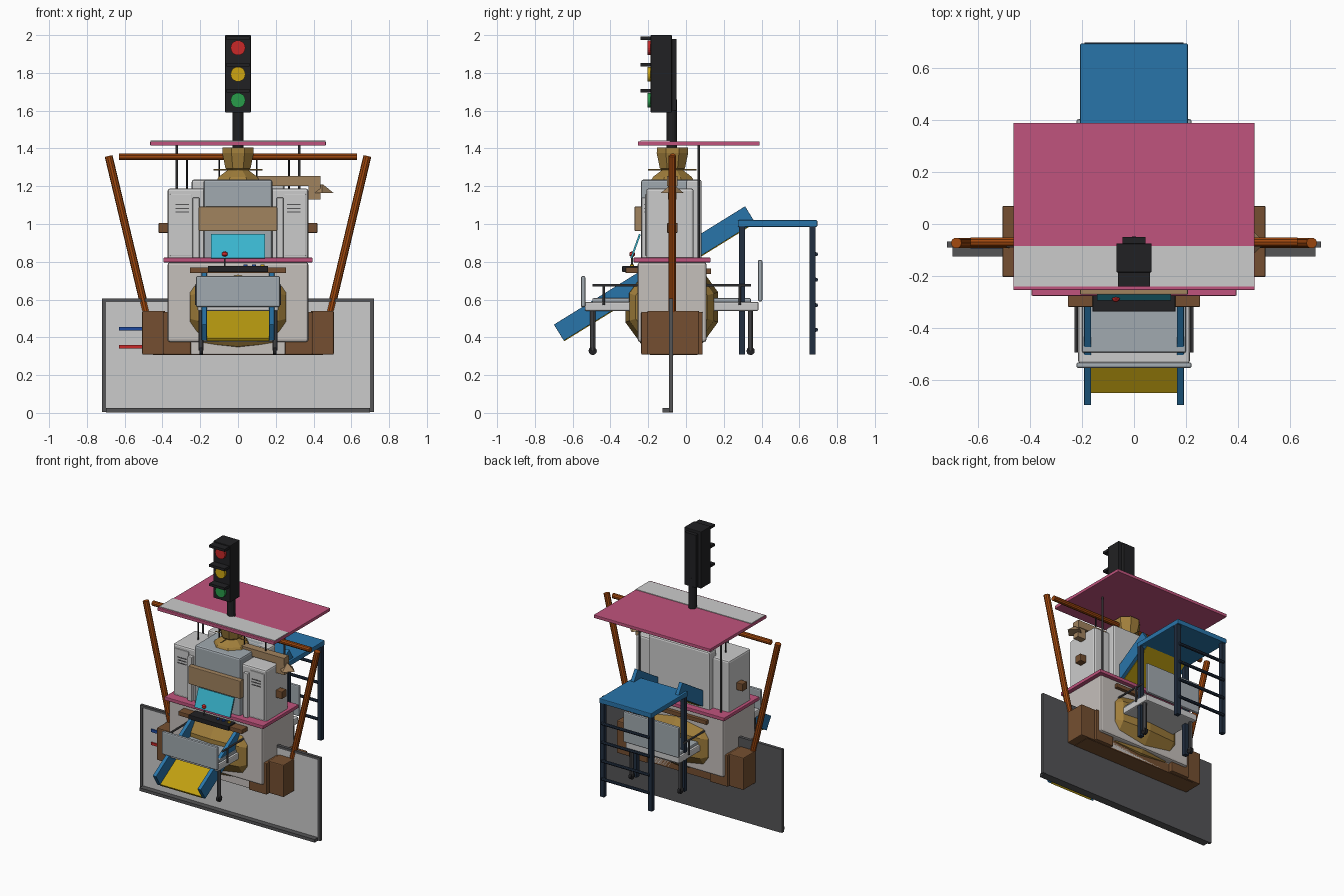
import bpy, bmesh, math
from mathutils import Vector

COLORS = {"pink": (190, 84, 124), "blue": (45, 116, 168), "navy": (38, 50, 66), "gold": (160, 126, 62),
          "yellow": (190, 158, 24), "orange": (160, 74, 22), "brown": (116, 80, 52), "tan": (160, 130, 95),
          "black": (38, 38, 40), "cyan": (60, 180, 205), "red": (200, 45, 45), "amber": (205, 165, 25),
          "green": (45, 155, 75), "dark": (85, 85, 87), "cream": (196, 190, 186), "steel": (160, 168, 174),
          "marker_blue": (35, 75, 160)}
mats = {}


def paint(ob, color):
    if color is None:
        return ob
    if color not in mats:
        m = bpy.data.materials.new(color)
        m.diffuse_color = tuple((c / 255) ** 2.2 for c in COLORS[color]) + (1,)
        mats[color] = m
    ob.data.materials.append(mats[color])
    return ob


def make(name, bm, color):
    bmesh.ops.recalc_face_normals(bm, faces=bm.faces[:])
    me = bpy.data.meshes.new(name)
    bm.to_mesh(me)
    bm.free()
    ob = bpy.data.objects.new(name, me)
    bpy.context.collection.objects.link(ob)
    return paint(ob, color)


def box(name, x, y, z, color=None, bevel=0.0, tilt=0.0):
    """Box from (min, max) ranges; tilt is a rotation about x in degrees."""
    bm = bmesh.new()
    bmesh.ops.create_cube(bm, size=1)
    for v in bm.verts:
        v.co = Vector((v.co.x * (x[1] - x[0]), v.co.y * (y[1] - y[0]), v.co.z * (z[1] - z[0])))
    ob = make(name, bm, color)
    ob.location = [(a + b) / 2 for a, b in (x, y, z)]
    ob.rotation_euler.x = math.radians(tilt)
    if bevel:
        mod = ob.modifiers.new("bevel", "BEVEL")
        mod.width, mod.segments = bevel, 2
    return ob


def rod(name, a, b, r, color=None, sides=10, r2=None):
    a, b = Vector(a), Vector(b)
    bm = bmesh.new()
    bmesh.ops.create_cone(bm, cap_ends=True, segments=sides, radius1=r,
                          radius2=r if r2 is None else r2, depth=(b - a).length)
    ob = make(name, bm, color)
    ob.location = (a + b) / 2
    ob.rotation_mode = "QUATERNION"
    ob.rotation_quaternion = (b - a).to_track_quat("Z", "Y")
    return ob


def lathe(name, profile, center, color, sides, axis="Z"):
    """Faceted solid of revolution from (radius, height) pairs."""
    bm = bmesh.new()
    rings = []
    for r, h in profile:
        ring = []
        for i in range(sides):
            t = 2 * math.pi * (i + 0.5) / sides
            p = (r * math.cos(t), r * math.sin(t), h)
            ring.append(bm.verts.new(p if axis == "Z" else (p[2], p[0], p[1])))
        rings.append(ring)
    for lo, hi in zip(rings, rings[1:]):
        for i in range(sides):
            j = (i + 1) % sides
            bm.faces.new((lo[i], lo[j], hi[j], hi[i]))
    bm.faces.new(rings[0])
    bm.faces.new(rings[-1])
    ob = make(name, bm, color)
    ob.location = center
    return ob


def sx(s, a, b):
    return (a, b) if s > 0 else (-b, -a)


# Whiteboard with frame, tray and markers
box("board_panel", (-0.705, 0.705), (-0.086, -0.072), (0.015, 0.592))
for s in (-1, 1):
    box("board_side_frame", sx(s, 0.7, 0.72), (-0.09, -0.068), (0.005, 0.605), "dark")
box("board_back", (-0.7, 0.7), (-0.072, -0.068), (0.01, 0.6), "dark")
box("board_top_frame", (-0.72, 0.72), (-0.09, -0.068), (0.587, 0.605), "dark")
box("board_tray", (-0.7, 0.7), (-0.125, -0.068), (0.003, 0.025), "dark")
box("blue_marker", (-0.63, -0.5), (-0.095, -0.086), (0.435, 0.455), "marker_blue")
box("red_marker", (-0.63, -0.5), (-0.095, -0.086), (0.342, 0.36), "red")

# Traffic light
rod("signal_pole", (0, -0.075, 1.38), (0, -0.075, 1.66), 0.028, "black", 12)
box("signal_housing", (-0.068, 0.068), (-0.187, -0.075), (1.59, 2.0), "black", 0.004)
box("signal_back", (-0.045, 0.045), (-0.077, -0.05), (1.6, 1.98), "black")
for z, c in ((1.933, "red"), (1.793, "amber"), (1.655, "green")):
    rod(c + "_lens", (0, -0.18, z), (0, -0.205, z), 0.039, c, 20)
    box("visor", (-0.062, 0.062), (-0.24, -0.18), (z + 0.042, z + 0.06), "black")

# Roof table and lower shelf
box("roof", (-0.465, 0.465), (-0.255, 0.39), (1.415, 1.438), "pink", 0.004)
box("roof_strip", (-0.462, 0.462), (-0.24, -0.085), (1.43, 1.442))
box("lower_shelf", (-0.395, 0.395), (-0.277, 0.13), (0.797, 0.822), "pink", 0.004)
for s in (-1, 1):
    rod("roof_post", (s * 0.325, 0.067, 0.81), (s * 0.325, 0.067, 1.42), 0.007, "dark", 8)
    rod("hanging_rod", (s * 0.27, -0.07, 1.18), (s * 0.27, -0.07, 1.35), 0.005, "black", 6)
    rod("inner_hanging_rod", (s * 0.1, -0.07, 1.22), (s * 0.1, -0.07, 1.34), 0.004, "black", 6)

# Wooden swing frame
rod("swing_bar", (-0.63, -0.07, 1.356), (0.63, -0.07, 1.356), 0.018, "orange", 10)
for s in (-1, 1):
    rod("swing_leg", (s * 0.685, -0.073, 1.36), (s * 0.475, -0.073, 0.48), 0.021, "orange", 10)

# Bell under the roof and side spout
lathe("bell", [(0.12, 1.235), (0.11, 1.25), (0.06, 1.285), (0.072, 1.295), (0.09, 1.375), (0.088, 1.405)],
      (0, -0.072, 0), "gold", 8)
rod("bell_pin_x", (-0.13, -0.072, 1.287), (0.13, -0.072, 1.287), 0.003, "gold", 6)
rod("bell_pin_y", (0, -0.2, 1.287), (0, 0.055, 1.287), 0.003, "gold", 6)
box("spout_arm", (0.05, 0.437), (-0.1, -0.045), (1.2, 1.253), "tan")
box("spout_drop", (0.372, 0.437), (-0.095, -0.05), (1.13, 1.2), "tan")
rod("spout_cone", (0.445, -0.073, 1.165), (0.445, -0.073, 1.21), 0.06, "tan", 4, 0.005)

# Upper cabinet
box("cabinet_core", (-0.182, 0.182), (-0.238, 0.06), (0.8, 1.235), "steel", 0.012)
box("cabinet_back", (-0.245, 0.245), (0.0, 0.083), (0.8, 1.235), None, 0.012)
for s in (-1, 1):
    box("cabinet_side", sx(s, 0.17, 0.372), (-0.21, 0.04), (0.8, 1.188), None, 0.012)
    box("cabinet_door", sx(s, 0.245, 0.36), (-0.216, -0.2), (0.83, 1.16), None, 0.004)
    box("cabinet_pillar", sx(s, 0.205, 0.24), (-0.235, -0.19), (0.82, 1.14), None, 0.004)
    for z in (1.06, 1.08, 1.1):
        box("vent", sx(s, 0.26, 0.33), (-0.219, -0.214), (z, z + 0.006), "dark")
    box("side_knob", sx(s, 0.365, 0.42), (-0.1, -0.045), (0.953, 1.006), "brown", 0.004)

# Display board, screen and control panel
box("tan_board", (-0.208, 0.208), (-0.272, -0.232), (0.963, 1.092), "tan", 0.004)
box("screen", (-0.142, 0.142), (-0.272, -0.262), (0.815, 0.95), "cyan", 0, -20)
box("control_panel", (-0.16, 0.16), (-0.338, -0.255), (0.745, 0.778), "black", 0.004)
box("front_rail", (-0.255, 0.255), (-0.32, -0.25), (0.74, 0.77), "brown", 0.004)
box("rear_rail", (-0.255, 0.255), (0.1, 0.133), (0.735, 0.765), "brown", 0.004)
rod("joystick", (-0.07, -0.285, 0.77), (-0.07, -0.285, 0.84), 0.005, "dark", 8)
lathe("joystick_ball", [(0.004, -0.015), (0.014, -0.008), (0.016, 0), (0.014, 0.008), (0.004, 0.015)],
      (-0.07, -0.285, 0.84), "red", 12)
for x, c in ((0.04, "marker_blue"), (0.085, "marker_blue"), (0.13, "amber")):
    rod("button", (x, -0.285, 0.775), (x, -0.285, 0.786), 0.011, c, 12)

# Lower cabinet and the gold drum through it
box("lower_cabinet", (-0.373, 0.373), (-0.256, 0.109), (0.375, 0.798), "cream", 0.014)
box("plinth", (-0.25, 0.25), (-0.22, 0.06), (0.308, 0.38), "cream", 0.006)
lathe("drum", [(0.2, -0.255), (0.235, -0.215), (0.258, 0), (0.235, 0.215), (0.2, 0.255)],
      (0, -0.076, 0.56), "gold", 10, "X")

# Brown sofa base with stepped arms
box("sofa_base", (-0.45, 0.45), (-0.19, 0.06), (0.306, 0.37), "brown")
for s in (-1, 1):
    box("inner_arm", sx(s, 0.25, 0.395), (-0.237, 0.088), (0.308, 0.535), "brown", 0.006)
    box("outer_arm", sx(s, 0.385, 0.507), (-0.205, 0.07), (0.308, 0.54), "brown", 0.006)

# Front and rear chairs, mirrored about the middle
for d, name, top in ((-1, "front", 0.725), (1, "rear", 0.81)):
    Y = lambda a, b: tuple(sorted((-0.076 + d * a, -0.076 + d * b)))
    box(name + "_seat", (-0.215, 0.215), Y(0.16, 0.46), (0.54, 0.588), None, 0.008)
    box(name + "_seat_cushion", (-0.2, 0.2), Y(0.17, 0.42), (0.585, 0.607), "steel", 0.006)
    box(name + "_backrest", (-0.222, 0.222), Y(0.457, 0.48), (0.56 if d < 0 else 0.59, top), "steel", 0.008)
    for s in (-1, 1):
        rod(name + "_armrest", (s * 0.222, -0.076 + d * 0.17, 0.675), (s * 0.222, -0.076 + d * 0.42, 0.675),
            0.007, "dark", 8)
        rod(name + "_arm_support", (s * 0.222, -0.076 + d * 0.36, 0.57), (s * 0.222, -0.076 + d * 0.36, 0.675),
            0.006, "dark", 8)
        x, y = s * 0.195, -0.076 + d * 0.418
        rod(name + "_chair_leg", (x, y, 0.33), (x, y, 0.55), 0.014, "dark", 10)
        rod(name + "_caster", (x - 0.01, y, 0.328), (x + 0.01, y, 0.328), 0.022, "black", 12)

# Slide: sloping rails and bed, platform, posts and ladder rungs
ANGLE = math.atan2(0.625, 1.01)
ny, nz = -math.sin(ANGLE), math.cos(ANGLE)
cy, cz = -0.167, 0.738
for s in (-1, 1):
    box("slide_rail", sx(s, 0.165, 0.192), (cy - 0.595, cy + 0.595), (cz - 0.05, cz + 0.05), "blue",
        0.002, math.degrees(ANGLE))
by, bz = cy - ny * 0.05, cz - nz * 0.05
box("slide_bed", (-0.167, 0.167), (by - 0.595, by + 0.58), (bz - 0.008, bz + 0.008), "yellow", 0,
    math.degrees(ANGLE))
box("platform", (-0.208, 0.208), (0.275, 0.695), (0.985, 1.02), "blue", 0.005)
for s in (-1, 1):
    for y in (0.297, 0.67):
        box("platform_post", sx(s, 0.175, 0.207), (y - 0.016, y + 0.016), (0.308, 0.99), "navy", 0.002)
for z in (0.44, 0.57, 0.705, 0.84):
    rod("ladder_rung", (-0.19, 0.688, z), (0.19, 0.688, z), 0.011, "navy", 8)
